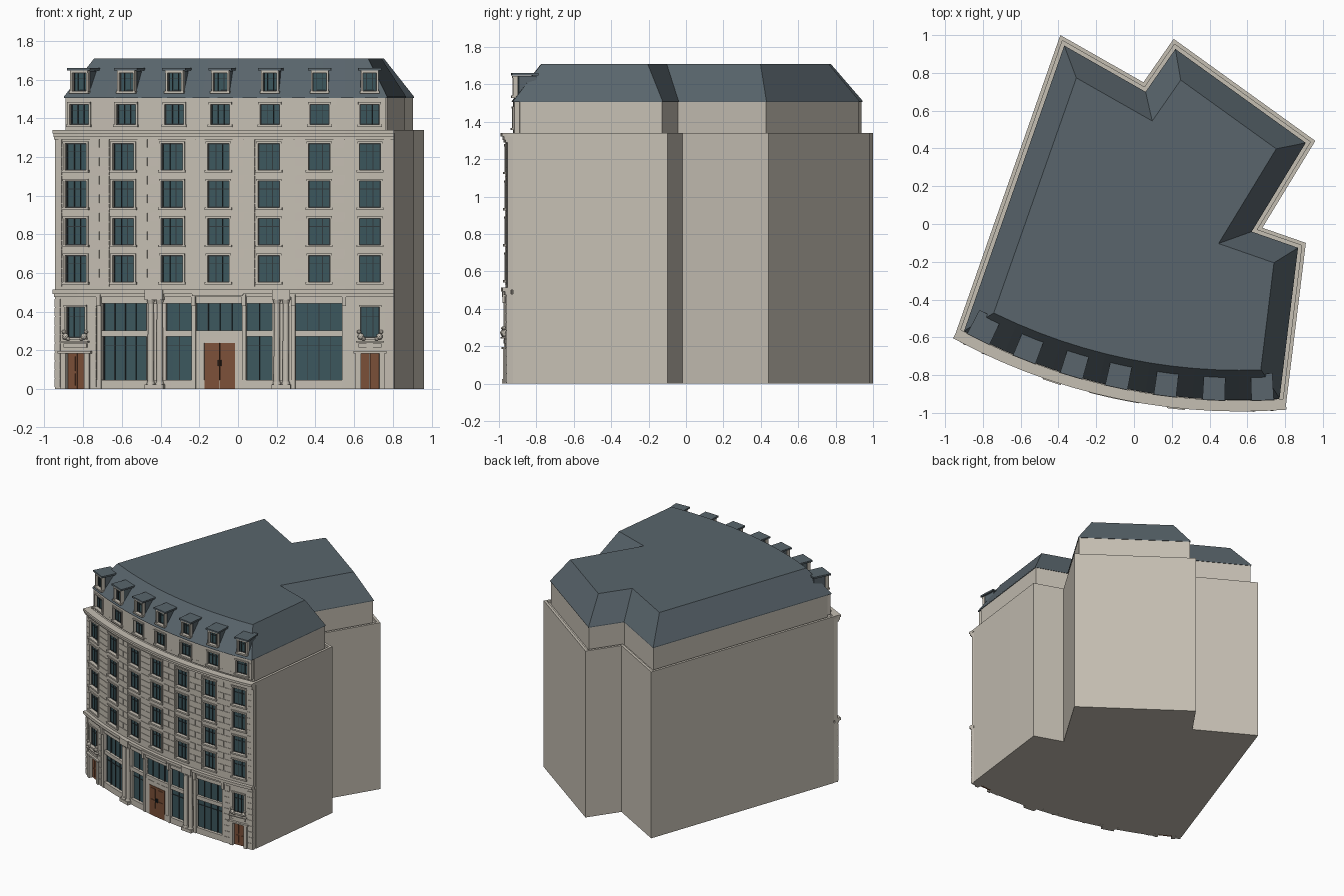
import bpy, bmesh, math
from mathutils import Vector, Matrix

if "Cube" in bpy.data.objects:
    bpy.data.objects.remove(bpy.data.objects["Cube"])

COL = {"stone": (.56, .52, .45, 1), "slate": (.10, .13, .15, 1), "glass": (.045, .095, .11, 1),
       "wood": (.20, .08, .04, 1), "dark": (.03, .04, .045, 1)}
MAT = {}
for k, c in COL.items():
    MAT[k] = bpy.data.materials.new(k)
    MAT[k].diffuse_color = c
parts = {}


def bm_of(name, mat):
    return parts.setdefault(name, (bmesh.new(), mat))[0]


# Curved front: arc through both front corners
A, C, SAG = Vector((-.945, -.58)), Vector((.805, -.955)), .13
half = (C - A).length / 2
R = (half ** 2 + SAG ** 2) / (2 * SAG)
u = (C - A).normalized()
CEN = (A + C) / 2 - Vector((u.y, -u.x)) * (R - SAG)
XL, XR = A.x, C.x


def pos(x, d, z):
    """Point on the front at picture x, d in front of the wall face."""
    a = -math.acos((x - CEN.x) / R)
    return Vector((CEN.x + (R + d) * math.cos(a), CEN.y + (R + d) * math.sin(a), z))


def strip(name, mat, x0, x1, z0, z1, d0, d1):
    """Box that follows the curved front."""
    bm = bm_of(name, mat)
    n = max(1, round((x1 - x0) / .125))
    rings = []
    for i in range(n + 1):
        x = x0 + (x1 - x0) * i / n
        rings.append([bm.verts.new(pos(x, d, z)) for d, z in ((d0, z0), (d1, z0), (d1, z1), (d0, z1))])
    for a, b in zip(rings, rings[1:]):
        for j in range(4):
            bm.faces.new((a[j], a[(j + 1) % 4], b[(j + 1) % 4], b[j]))
    bm.faces.new(rings[0])
    bm.faces.new(rings[-1][::-1])


# Footprint: front arc, then side and back corners
NF = 14
front = [pos(XL + (XR - XL) * i / NF, 0, 0).to_2d() for i in range(NF + 1)]
back = [Vector(p) for p in ((.91, -.10), (.68, -.02), (.96, .44), (.21, .98), (.05, .75), (-.39, 1.0))]
outline = front + back


def inset(side, fr):
    """Offset the footprint inwards, with a separate distance for the front."""
    n, out = len(outline), []
    for i, p in enumerate(outline):
        e0 = (p - outline[i - 1]).normalized()
        e1 = (outline[(i + 1) % n] - p).normalized()
        d0 = fr if 0 < i <= NF else side
        d1 = fr if i < NF else side
        n0, n1 = Vector((-e0.y, e0.x)), Vector((-e1.y, e1.x))
        det = n0.x * n1.y - n0.y * n1.x
        if abs(det) < 1e-4:
            out.append(p + n0 * d0)
        else:
            out.append(p + Vector(((d0 * n1.y - d1 * n0.y) / det, (n0.x * d1 - n1.x * d0) / det)))
    return out


def loft(name, mat, loops, caps=True):
    bm = bm_of(name, mat)
    rs = [[bm.verts.new((p.x, p.y, z)) for p in pts] for pts, z in loops]
    n = len(rs[0])
    for a, b in (zip(rs, rs[1:]) if caps else zip(rs, rs[1:] + rs[:1])):
        for j in range(n):
            bm.faces.new((a[j], a[(j + 1) % n], b[(j + 1) % n], b[j]))
    if caps:
        bm.faces.new(rs[0][::-1])
        bm.faces.new(rs[-1])


# Main mass, parapet rim, set-back attic storey and mansard roof
core = inset(0, .03)
loft("main_walls", "stone", [(core, 0), (core, 1.322)])
rim_o, rim_i = inset(0, 0), inset(.02, .02)
loft("parapet_rim", "stone", [(rim_o, 1.32), (rim_o, 1.34), (rim_i, 1.34), (rim_i, 1.32)], False)
attic = inset(.042, .068)
loft("attic_walls", "stone", [(attic, 1.31), (attic, 1.51)])
loft("mansard_roof", "slate", [(inset(.038, .032), 1.505), (inset(.038, .034), 1.512), (inset(.155, .19), 1.71)])

BAYS = (-.837, -.592, -.34, -.1, .16, .42, .682)


def window(x, z0, z1, w, d, name="window", sill=True):
    """Recessed glass, glazing bars, stone surround and sill."""
    h = w / 2
    strip(name + "_glass", "glass", x - h, x + h, z0, z1, d - .026, d - .018)
    for bx in (x - h, x - .018, x + .014, x + h - .004):
        strip(name + "_bars", "dark", bx, bx + .004, z0, z1, d - .018, d - .013)
    for bz in (z0, z0 + .68 * (z1 - z0), z1 - .004):
        strip(name + "_bars", "dark", x - h, x + h, bz, bz + .004, d - .018, d - .014)
    for s in (-1, 1):
        a, b = sorted((x + s * h, x + s * (h + .01)))
        strip(name + "_surrounds", "stone", a, b, z0, z1, d - .02, d + .007)
    strip(name + "_surrounds", "stone", x - h - .01, x + h + .01, z1, z1 + .011, d - .02, d + .009)
    if sill:
        strip(name + "_surrounds", "stone", x - h - .014, x + h + .014, z0 - .012, z0, d - .02, d + .014)


def pierced(name, xs, hw, x0, x1, z0, z1, d0, d1):
    """Wall piers left over between openings centred on xs."""
    edges = [x0] + [e for x in xs for e in (x - hw, x + hw)] + [x1]
    for a, b in zip(edges[::2], edges[1::2]):
        strip(name, "stone", a, b, z0, z1, d0, d1)
    return list(zip(edges[::2], edges[1::2]))


# Four upper storeys
rows = [(.553 + .193 * i, .69 + .193 * i) for i in range(4)]
level = .50
for z0, z1 in rows:
    strip("front_spandrels", "stone", XL, XR, level, z0, -.03, 0)
    piers = pierced("front_piers", BAYS, .055, XL, XR, z0, z1, -.03, 0)
    for x in BAYS:
        window(x, z0, z1, .11, 0)
    level = z1
strip("front_spandrels", "stone", XL, XR, level, 1.34, -.03, 0)

# Stone coursing on the piers
z, k = .53, 0
while z < 1.27:
    for a, b in piers:
        a, b = max(a + .016, XL), min(b - .016, XR)
        cuts = [a, (a + b) / 2, b] if k % 2 and b - a > .06 else [a, b]
        for p, q in zip(cuts, cuts[1:]):
            strip("stone_courses", "stone", p + .002, q - .002, z, z + .044, -.001, .003)
    z, k = z + .048, k + 1

# Attic storey front
strip("attic_front", "stone", XL + .035, XR - .04, 1.34, 1.368, -.07, -.04)
strip("attic_front", "stone", XL + .035, XR - .04, 1.472, 1.51, -.07, -.04)
pierced("attic_front", BAYS, .05, XL + .035, XR - .04, 1.368, 1.472, -.07, -.04)
for x in BAYS:
    window(x, 1.368, 1.472, .10, -.04, "attic_window")

# Cornices
for z0, z1, d in ((1.29, 1.302, .01), (1.302, 1.322, .018), (1.322, 1.34, .028),
                  (.475, .492, .012), (.492, .514, .026)):
    strip("cornices", "stone", XL, XR, z0, z1, -.02, d)

# Dormers
for x in BAYS:
    strip("dormer_bodies", "slate", x - .046, x + .046, 1.525, 1.645, -.16, -.066)
    window(x, 1.54, 1.635, .072, -.042, "dormer_window")
    strip("dormer_roofs", "slate", x - .06, x + .06, 1.647, 1.66, -.17, -.028)

# End wings: door, plate, window and supporting ornament
for x0, x1, x in ((XL, -.73, BAYS[0]), (.555, XR, BAYS[6])):
    for z0, z1, hw in ((0, .185, .048), (.265, .425, .05)):
        pierced("wing_walls", [x], hw, x0, x1, z0, z1, -.03, .004)
    for z0, z1 in ((.185, .265), (.425, .48)):
        strip("wing_walls", "stone", x0, x1, z0, z1, -.03, .004)
    window(x, .268, .425, .096, .004, "wing_window")
    for i in range(10):
        for a, b in ((x0, x - .078), (x + .078, x1)):
            strip("wing_courses", "stone", a, b, .01 + i * .046, .052 + i * .046, 0, .008)
    for s in (-1, 1):
        a, b = sorted((x + s * .048, x + s * .074))
        strip("door_surrounds", "stone", a, b, 0, .185, -.02, .014)
        a, b = sorted((x + s * .001, x + s * .048))
        strip("wing_doors", "wood", a, b, 0, .185, -.03, -.016)
        strip("wing_doors", "wood", a + .01, b - .01, .02, .08, -.02, -.012)
        strip("wing_doors", "wood", a + .01, b - .01, .095, .17, -.02, -.012)
        bm = bm_of("carved_figures", "stone")
        for ox, oz, r in ((.048, .272, .017), (.057, .296, .011), (.034, .26, .011)):
            bmesh.ops.create_icosphere(bm, subdivisions=2, radius=r,
                                       matrix=Matrix.Translation(pos(x + s * ox, .014, oz)))
    strip("door_surrounds", "stone", x - .085, x + .085, .185, .197, -.02, .022)
    strip("blank_plates", "stone", x - .06, x + .06, .215, .236, 0, .012)
    strip("figure_shelves", "stone", x - .072, x + .072, .242, .25, 0, .028)

# Shopfronts: glazing, rails and mullions
S0, S1 = -.73, .555
strip("shop_glass", "glass", S0, S1, .04, .45, -.032, -.024)
for z0, z1, d in ((0, .048, 0), (.272, .302, -.004), (.442, .48, 0)):
    strip("shop_rails", "stone", S0, S1, z0, z1, -.03, d)
for a, b in ((-.70, -.48), (-.38, -.235), (-.22, .025), (.04, .175), (.295, .54)):
    n = max(2, round((b - a) / .06))
    for i in range(n + 1):
        x = a + (b - a) * i / n
        strip("shop_bars", "dark", x - .002, x + .002, .048, .442, -.026, -.018)
    strip("shop_bars", "dark", a, b, .225, .229, -.026, -.019)
for x in (-.716, -.228, .032, .286, .548):
    strip("shop_pilasters", "stone", x - .010, x + .010, 0, .48, -.03, .006)
    strip("shop_brackets", "stone", x - .011, x + .011, .43, .49, 0, .018)

# Central entrance
strip("entrance_surround", "stone", -.225, -.175, 0, .272, -.03, -.002)
strip("entrance_surround", "stone", -.015, .03, 0, .272, -.03, -.002)
strip("entrance_surround", "stone", -.175, -.015, .238, .272, -.03, -.002)
for a, b in ((-.174, -.096), (-.094, -.016)):
    strip("entrance_doors", "wood", a, b, .0, .238, -.03, .001)
    for z0, z1 in ((.065, .13), (.145, .222)):
        strip("entrance_doors", "wood", a + .014, b - .014, z0, z1, -.02, .005)
for x in (-.103, -.087):
    strip("door_handles", "dark", x - .002, x + .002, .12, .15, 0, .01)
strip("blank_fascia", "stone", -.23, .03, .482, .502, 0, .031)

# Paired columns on plinths
for cx in (-.425, .225):
    strip("column_backs", "stone", cx - .05, cx + .05, 0, .48, -.03, -.008)
    strip("column_plinths", "stone", cx - .048, cx + .048, 0, .025, -.02, .032)
    strip("column_caps", "stone", cx - .046, cx + .046, .462, .514, -.02, .034)
    bm = bm_of("columns", "stone")
    for x in (cx - .023, cx + .023):
        for z0, z1, r0, r1 in ((.025, .04, .022, .019), (.04, .44, .017, .015), (.44, .464, .015, .022)):
            bmesh.ops.create_cone(bm, cap_ends=True, segments=16, radius1=r0, radius2=r1, depth=z1 - z0,
                                  matrix=Matrix.Translation(pos(x, .008, (z0 + z1) / 2)))

# Turn every collected part into an object
for name, (bm, mat) in parts.items():
    bmesh.ops.recalc_face_normals(bm, faces=bm.faces)
    me = bpy.data.meshes.new(name)
    bm.to_mesh(me)
    bm.free()
    me.materials.append(MAT[mat])
    bpy.context.collection.objects.link(bpy.data.objects.new(name, me))

for m in bpy.data.materials:
    if m.users and not m.is_grease_pencil:
        m.use_nodes = True
        m.node_tree.nodes["Principled BSDF"].inputs["Base Color"].default_value = m.diffuse_color
